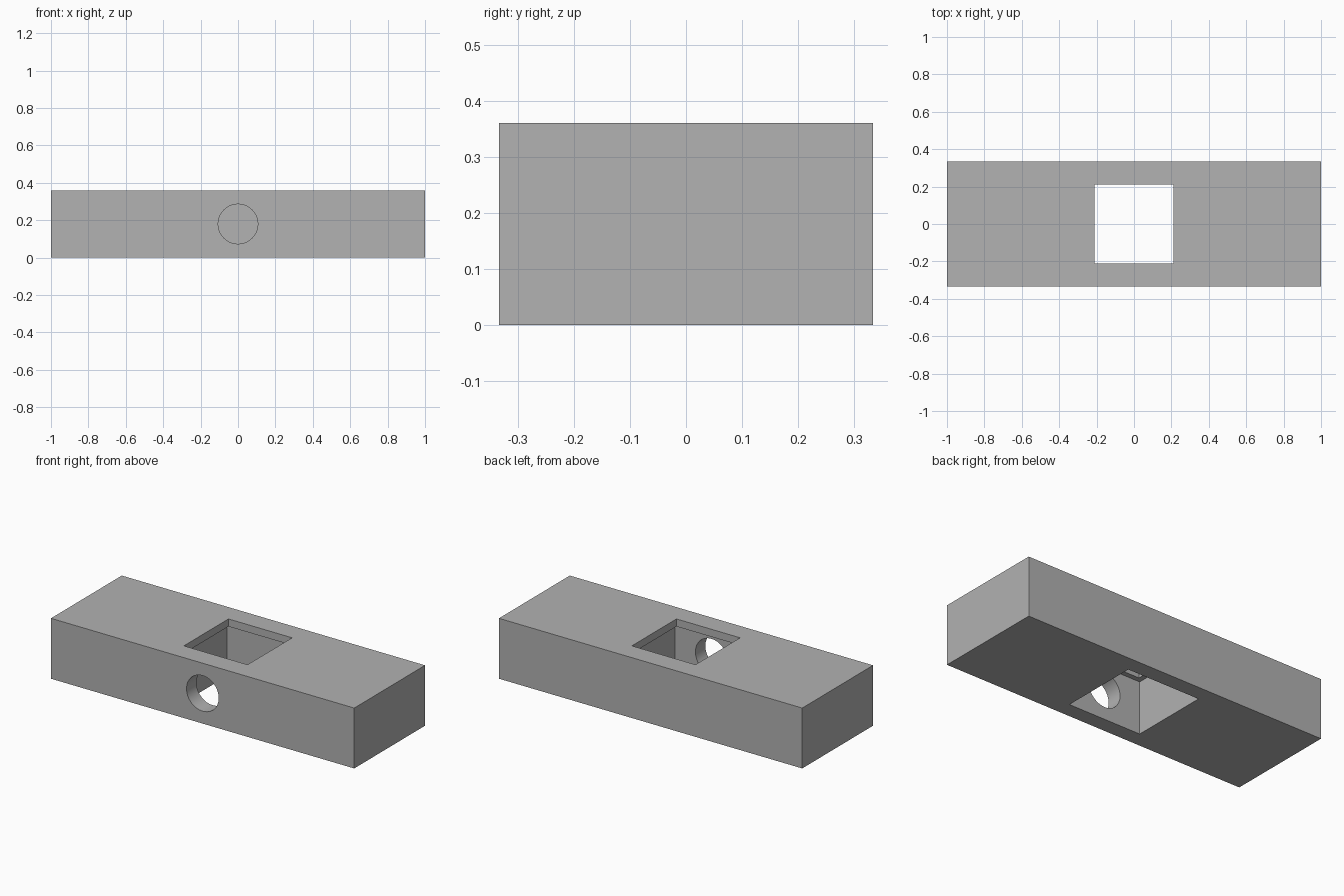
import bpy
import math

if "Cube" in bpy.data.objects:
    bpy.data.objects.remove(bpy.data.objects["Cube"])

HEIGHT = 0.36
LIP_BOTTOM = 0.315

grey = bpy.data.materials.new("plain grey")
grey.use_nodes = True
colour = (0.445, 0.445, 0.445, 1)
grey.diffuse_color = colour
grey.node_tree.nodes["Principled BSDF"].inputs["Base Color"].default_value = colour


def box(name, width, depth, bottom, top):
    bpy.ops.mesh.primitive_cube_add(size=1, location=(0, 0, (bottom + top) / 2))
    obj = bpy.context.object
    obj.name = name
    obj.scale = (width, depth, top - bottom)
    bpy.ops.object.transform_apply(location=True, rotation=True, scale=True)
    obj.data.materials.append(grey)
    return obj


# Solid block
block = box("block", 2, 0.667, 0, HEIGHT)

# Wide cavity from below, and a narrower opening leaving a lip at the top
cavity = box("cavity_cutter", 0.48, 0.48, -0.1, LIP_BOTTOM)
opening = box("opening_cutter", 0.42, 0.42, 0.1, HEIGHT + 0.1)

# Round bore through the front wall only
bpy.ops.mesh.primitive_cylinder_add(vertices=64, radius=0.106, depth=0.4,
                                    location=(0, -0.25, HEIGHT / 2),
                                    rotation=(math.pi / 2, 0, 0))
bore = bpy.context.object
bore.name = "bore_cutter"
bore.data.materials.append(grey)

# Cut the block
cutters = [cavity, opening, bore]
bpy.ops.object.select_all(action="DESELECT")
block.select_set(True)
bpy.context.view_layer.objects.active = block
for cutter in cutters:
    cut = block.modifiers.new(cutter.name, "BOOLEAN")
    cut.operation = "DIFFERENCE"
    cut.solver = "EXACT"
    cut.object = cutter
    bpy.ops.object.modifier_apply(modifier=cut.name)
for cutter in cutters:
    bpy.data.objects.remove(cutter)

bpy.ops.object.shade_smooth_by_angle(angle=math.radians(30))
